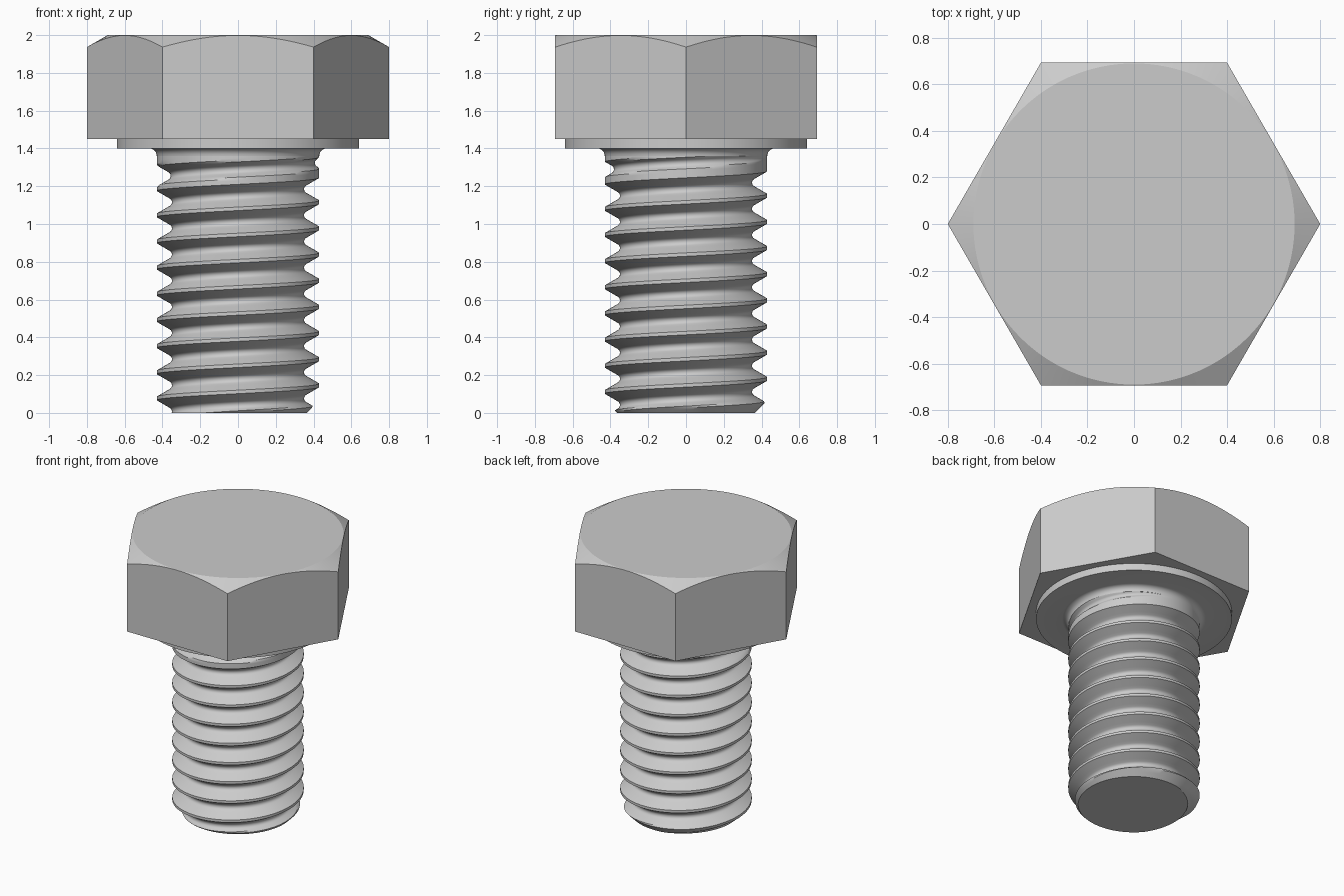
import bpy, bmesh
from math import sin, cos, pi, sqrt, tan, radians

if "Cube" in bpy.data.objects:
    bpy.data.objects.remove(bpy.data.objects["Cube"])

N = 120                      # columns around the axis
PITCH, MAJOR, ROOT, ROOT_R = 0.1385, 0.43, 0.35, 0.024
GROOVE_Z = 0.769             # height of one groove centre at angle 0
NECK_Z = 1.36                # top of the threaded part
APOTHEM = 0.8 * cos(pi / 6)


def build(name, columns, cap_z):
    """Skin a list of point columns, weld it and cap the open loop at cap_z."""
    bm = bmesh.new()
    grid = [[bm.verts.new(p) for p in col] for col in columns]
    for a, b in zip(grid, grid[1:]):
        for j in range(len(a) - 1):
            bm.faces.new((a[j], b[j], b[j + 1], a[j + 1]))
    bmesh.ops.remove_doubles(bm, verts=bm.verts, dist=1e-5)
    rim = [e for e in bm.edges if len(e.link_faces) == 1
           and all(abs(v.co.z - cap_z) < 1e-4 for v in e.verts)]
    bmesh.ops.edgeloop_fill(bm, edges=rim)
    bmesh.ops.recalc_face_normals(bm, faces=bm.faces)
    mesh = bpy.data.meshes.new(name)
    bm.to_mesh(mesh)
    bm.free()
    ob = bpy.data.objects.new(name, mesh)
    bpy.context.collection.objects.link(ob)
    bpy.ops.object.select_all(action='DESELECT')
    ob.select_set(True)
    bpy.context.view_layer.objects.active = ob
    bpy.ops.object.shade_smooth_by_angle(angle=radians(30))
    return ob


def polar(r, t, z):
    return (r * cos(2 * pi * t), r * sin(2 * pi * t), z)


# Threaded shank: rounded-root 60 degree groove, run-out at top, chamfer at bottom
D0 = ROOT_R * sin(pi / 3)
D1 = D0 + (MAJOR - ROOT - ROOT_R / 2) / tan(pi / 3)


def thread_radius(t, z):
    base = GROOVE_Z + PITCH * t
    centre = base + PITCH * round((z - base) / PITCH)
    d = abs(z - centre)
    if d < D0:
        r = ROOT + ROOT_R - sqrt(ROOT_R ** 2 - d * d)
    else:
        r = ROOT + ROOT_R / 2 + (d - D0) * tan(pi / 3)
    r += max(0, (centre - 1.245) / 0.11) * (MAJOR - ROOT)
    return min(r, MAJOR, 0.365 + max(z, 0))


half = [D0 * i / 4 for i in range(1, 5)] + [D0 + (D1 - D0) * i / 4 for i in range(1, 5)]
offsets = [-d for d in reversed(half)] + [0] + half
columns = []
for i in range(N + 1):
    t = i / N
    col = []
    for k in range(-7, 6):
        for d in offsets:
            z = min(max(GROOVE_Z + PITCH * (k + t) + d, 0), NECK_Z)
            col.append(polar(thread_radius(t, z), t, z))
    columns.append(col)
build("threaded_shank", columns, 0)

# Head: neck fillet, washer face, hexagon and conical top chamfer
fillet = [(0.47 - 0.04 * cos(a * pi / 12), 1.36 + 0.04 * sin(a * pi / 12)) for a in range(7)]
columns = []
for i in range(N + 1):
    t = i / N
    hex_r = APOTHEM / cos((t * 2 * pi) % (pi / 3) - pi / 6)
    if i % (N // 6) == 0:
        hex_r = 0.8
    rings = fillet + [(0.64, 1.40), (0.64, 1.45), (hex_r, 1.45),
                      (hex_r, 2 - (hex_r - 0.69) * tan(pi / 6)), (0.69, 2)]
    columns.append([polar(r, t, z) for r, z in rings])
build("hex_head", columns, 2)
